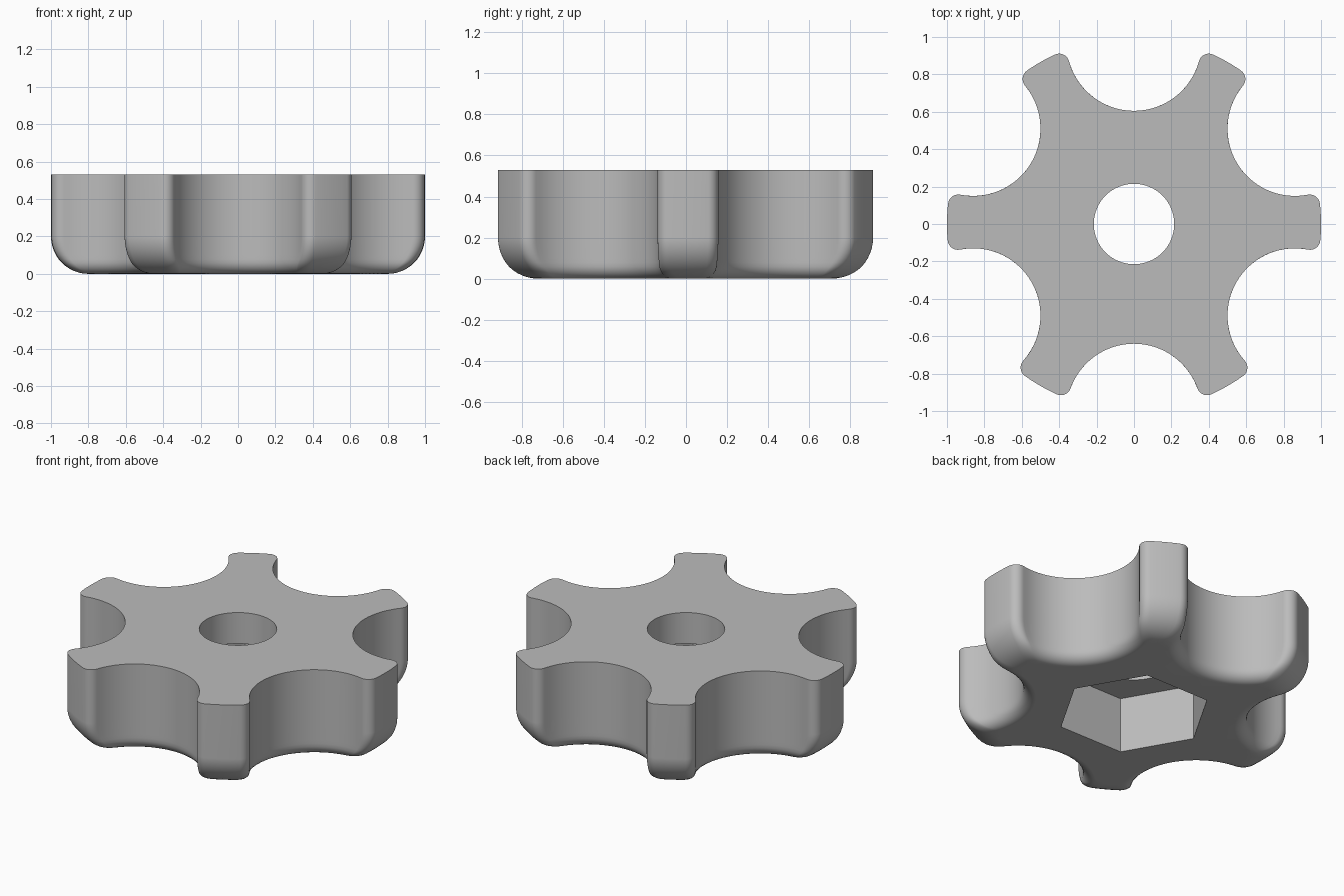
import bpy, bmesh
from math import sin, cos, pi, sqrt, atan2, acos, hypot, radians
from mathutils import Vector

old = bpy.data.objects.get("Cube")
if old:
    bpy.data.objects.remove(old)

HEIGHT, RIM_ROUND, FLANK_ROUND, CORNER = 0.53, 0.2, 0.07, 0.055
HOLE_RADIUS, HEX_RADIUS, HEX_DEPTH = 0.215, 0.43, 0.34
SCALLOP_RADIUS = 0.36
# Centres of the six finger scallops, counter-clockwise
SCALLOPS = [(0.86, 0.51), (0, 0.965), (-0.86, 0.51),
            (-0.86, -0.49), (0, -1.0), (0.86, -0.49)]


def arc(cx, cy, r, a, b, steps):
    """Points on an arc, taking the short way from angle a to angle b."""
    sweep = (b - a + pi) % (2 * pi) - pi
    return [(cx + r * cos(a + sweep * i / steps),
             cy + r * sin(a + sweep * i / steps)) for i in range(steps + 1)]


def inset(z, r):
    """How far a rounded bottom edge of radius r pulls in at height z."""
    return r - sqrt(max(0, r * r - (r - z) ** 2)) if z < r else 0


def outline(z):
    """Scalloped outline with rounded lobe corners at one height."""
    rim = 1 - inset(z, RIM_ROUND)
    cut = SCALLOP_RADIUS + inset(z, FLANK_ROUND)
    points, spans = [], []
    for cx, cy in SCALLOPS:
        d, mid = hypot(cx, cy), atan2(cy, cx)
        q = rim - CORNER
        half = acos((q * q + d * d - (cut + CORNER) ** 2) / (2 * q * d))
        spans.append((cx, cy, mid, half, q))
    for i, (cx, cy, mid, half, q) in enumerate(spans):
        a, b = mid - half, mid + half
        ax, ay, bx, by = q * cos(a), q * sin(a), q * cos(b), q * sin(b)
        to_a, to_b = atan2(ay - cy, ax - cx), atan2(by - cy, bx - cx)
        points += arc(ax, ay, CORNER, a, to_a + pi, 7)
        # The scallop is swept through its innermost point
        points += arc(cx, cy, cut, to_a, mid + pi, 16)[1:]
        points += arc(cx, cy, cut, mid + pi, to_b, 16)[1:]
        points += arc(bx, by, CORNER, to_b + pi, b, 7)[1:]
        after = spans[(i + 1) % 6]
        points += arc(0, 0, rim, b, after[2] - after[3], 6)[1:-1]
    return points


def add_ring(bm, points, z):
    return [bm.verts.new((x, y, z)) for x, y in points]


def skin(bm, low, high):
    n = len(low)
    for i in range(n):
        j = (i + 1) % n
        bm.faces.new((low[i], low[j], high[j], high[i]))


def fill_between(bm, outer, inner, up):
    """Flat face with an opening."""
    edges = []
    for ring in (outer, inner):
        for i, v in enumerate(ring):
            w = ring[(i + 1) % len(ring)]
            edges.append(bm.edges.get((v, w)) or bm.edges.new((v, w)))
    bmesh.ops.triangle_fill(bm, edges=edges, use_beauty=True,
                            normal=Vector((0, 0, up)))


def polygon(r, sides):
    return [(r * cos(2 * pi * i / sides), r * sin(2 * pi * i / sides))
            for i in range(sides)]


bm = bmesh.new()
# Outer wall with its rounded bottom edge
heights = [RIM_ROUND * (1 - cos(pi / 2 * i / 12)) for i in range(13)] + [HEIGHT]
rings = [add_ring(bm, outline(z), z) for z in heights]
for low, high in zip(rings, rings[1:]):
    skin(bm, low, high)

# Hexagonal socket and round through-hole
hex_low = add_ring(bm, polygon(HEX_RADIUS, 6), 0)
hex_high = add_ring(bm, polygon(HEX_RADIUS, 6), HEX_DEPTH)
hole_low = add_ring(bm, polygon(HOLE_RADIUS, 64), HEX_DEPTH)
hole_high = add_ring(bm, polygon(HOLE_RADIUS, 64), HEIGHT)
skin(bm, hex_high, hex_low)
skin(bm, hole_high, hole_low)

# Top, underside and socket ceiling
fill_between(bm, rings[-1], hole_high, 1)
fill_between(bm, rings[0], hex_low, -1)
fill_between(bm, hex_high, hole_low, -1)
bmesh.ops.recalc_face_normals(bm, faces=bm.faces)

mesh = bpy.data.meshes.new("star_knob")
bm.to_mesh(mesh)
bm.free()
knob = bpy.data.objects.new("star_knob", mesh)
bpy.context.collection.objects.link(knob)

grey = bpy.data.materials.new("plain_grey")
grey.use_nodes = True
colour = (0.5, 0.5, 0.5, 1)
grey.diffuse_color = colour
grey.node_tree.nodes["Principled BSDF"].inputs["Base Color"].default_value = colour
mesh.materials.append(grey)

bpy.ops.object.select_all(action="DESELECT")
knob.select_set(True)
bpy.context.view_layer.objects.active = knob
bpy.ops.object.shade_smooth_by_angle(angle=radians(35))
weighted = knob.modifiers.new("even_shading", "WEIGHTED_NORMAL")
weighted.keep_sharp = True
